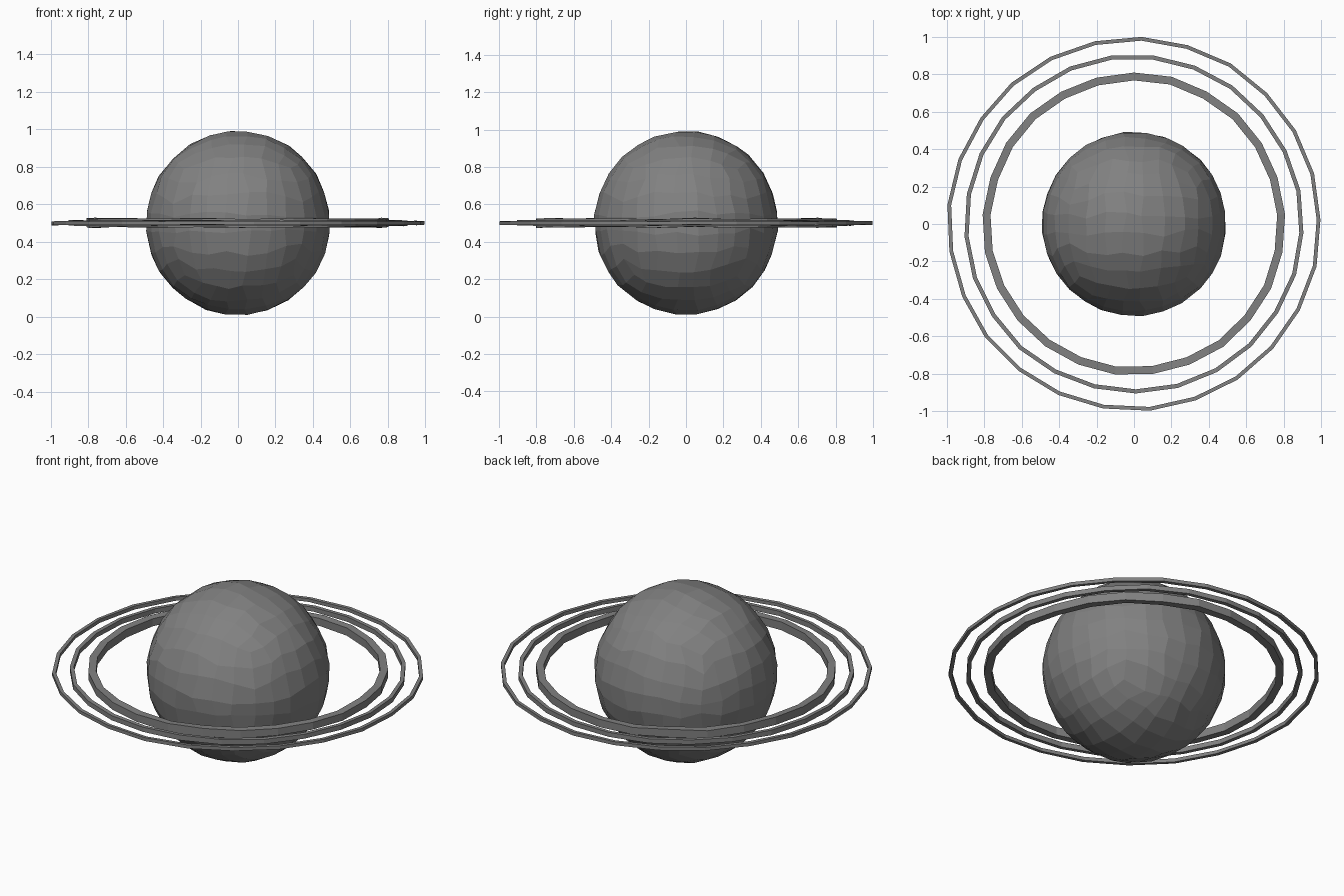
import bpy, bmesh, math, random
from mathutils import Vector

random.seed(4)
cube = bpy.data.objects.get("Cube")
if cube:
    bpy.data.objects.remove(cube, do_unlink=True)

CENTRE = Vector((0, 0, 0.5))

rock = bpy.data.materials.new("stone grey")
rock.use_nodes = True
GREY = (0.22, 0.22, 0.22, 1)
rock.diffuse_color = GREY
rock.node_tree.nodes["Principled BSDF"].inputs["Base Color"].default_value = GREY


def finish(name, bm):
    bmesh.ops.recalc_face_normals(bm, faces=bm.faces)
    mesh = bpy.data.meshes.new(name)
    bm.to_mesh(mesh)
    bm.free()
    mesh.materials.append(rock)
    obj = bpy.data.objects.new(name, mesh)
    obj.location = CENTRE
    bpy.context.collection.objects.link(obj)


def jitter(amount):
    return random.uniform(-amount, amount)


# Planet: a subdivided cube rounded into a ball, with uneven facets
def make_planet(radius, cuts, wobble):
    bm = bmesh.new()
    bmesh.ops.create_cube(bm, size=2)
    bmesh.ops.subdivide_edges(bm, edges=bm.edges[:], cuts=cuts, use_grid_fill=True)
    for v in bm.verts:
        p = Vector([math.tan(c * math.pi / 4) for c in v.co]).normalized()
        p += Vector([jitter(wobble) for _ in range(3)])
        v.co = p.normalized() * (radius + jitter(0.003))
    finish("planet", bm)


# Ring: a slightly uneven square band swept around the planet
def make_ring(name, radius, width, height, phase, sides=25):
    bm = bmesh.new()
    loops = []
    for i in range(sides):
        a = math.radians(phase) + math.tau * i / sides
        dr, dz = jitter(0.003), jitter(height * 0.08)
        loop = []
        for r, z in ((-1, -1), (1, -1), (1, 1), (-1, 1)):
            d = radius + dr + r * width / 2
            h = dz + z * height / 2 + jitter(height * 0.06)
            loop.append(bm.verts.new((d * math.cos(a), d * math.sin(a), h)))
        loops.append(loop)
    for i, a in enumerate(loops):
        b = loops[(i + 1) % sides]
        for k in range(4):
            n = (k + 1) % 4
            bm.faces.new((a[k], a[n], b[n], b[k]))
    finish(name, bm)


make_planet(0.493, 6, 0.035)
make_ring("inner_ring", 0.787, 0.042, 0.046, 90)
make_ring("middle_ring", 0.894, 0.022, 0.028, 97.8)
make_ring("outer_ring", 0.988, 0.02, 0.02, 87.7)
